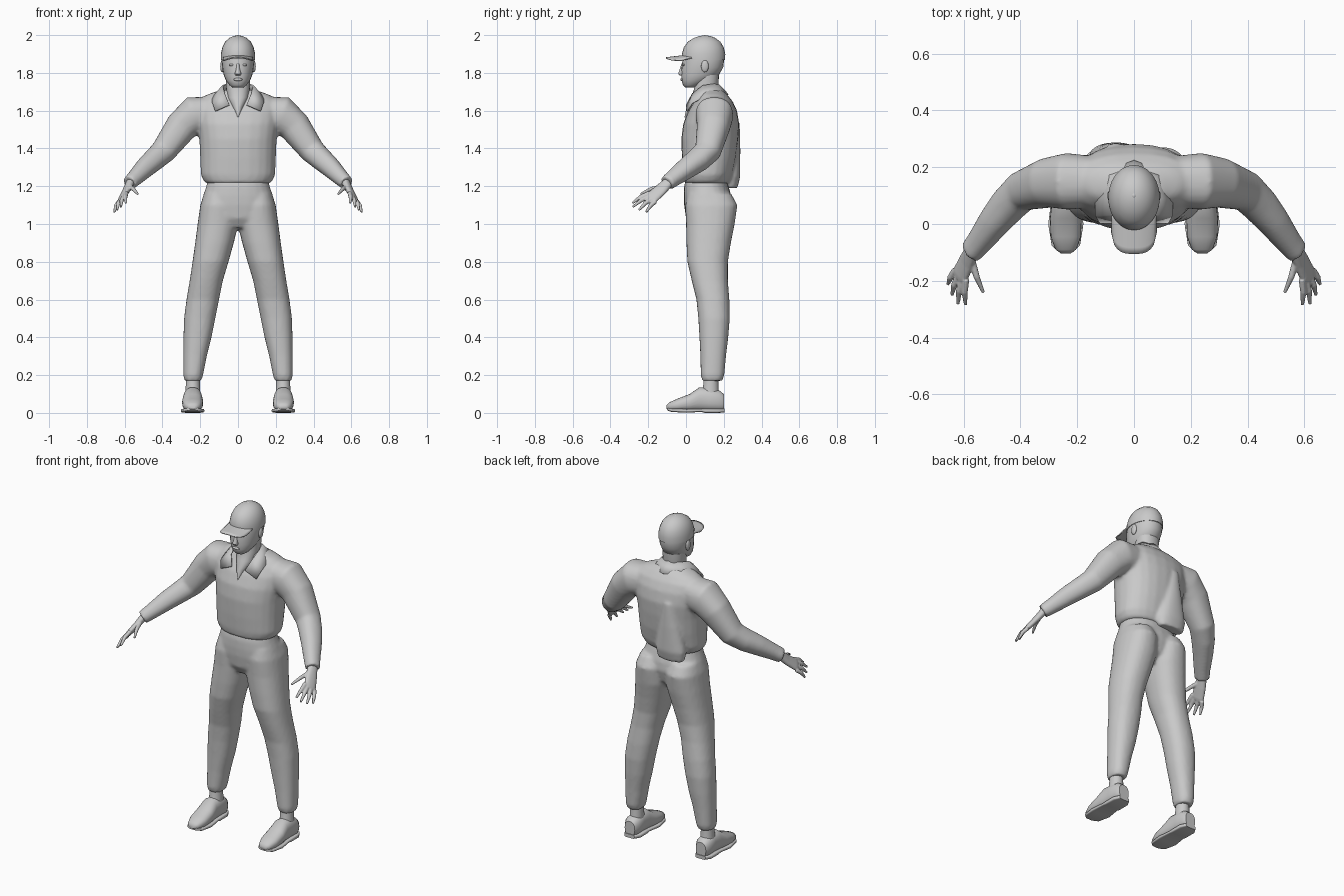
import bpy, bmesh
from math import cos, sin, pi, radians
from mathutils import Vector

if "Cube" in bpy.data.objects:
    bpy.data.objects.remove(bpy.data.objects["Cube"], do_unlink=True)

grey = bpy.data.materials.new("plain grey")
grey.use_nodes = True
grey.diffuse_color = (0.588, 0.588, 0.588, 1)
grey.node_tree.nodes["Principled BSDF"].inputs["Base Color"].default_value = grey.diffuse_color


def finish(bm, name, voxel=None, smooth=0, thickness=None):
    """Turn a bmesh into a smooth shaded object, optionally fused into one skin."""
    bmesh.ops.recalc_face_normals(bm, faces=bm.faces)
    mesh = bpy.data.meshes.new(name)
    bm.to_mesh(mesh)
    bm.free()
    mesh.materials.append(grey)
    obj = bpy.data.objects.new(name, mesh)
    bpy.context.collection.objects.link(obj)
    bpy.ops.object.select_all(action="DESELECT")
    obj.select_set(True)
    bpy.context.view_layer.objects.active = obj
    bpy.ops.object.shade_smooth_by_angle(angle=radians(50))
    if voxel:
        fuse = obj.modifiers.new("fuse", "REMESH")
        fuse.mode = "VOXEL"
        fuse.voxel_size = voxel
        fuse.use_smooth_shade = True
        relax = obj.modifiers.new("relax", "SMOOTH")
        relax.factor = 0.5
        relax.iterations = smooth
    if thickness:
        solid = obj.modifiers.new("thickness", "SOLIDIFY")
        solid.thickness = thickness
        solid.offset = 0
    return obj


def power(value, p):
    return abs(value) ** p * (1 if value >= 0 else -1)


def loft(bm, rings, sign=1, sides=24, p=0.88):
    """Skin a closed tube over rings given as (centre, half axis, half axis)."""
    loops = []
    for centre, u, v in rings:
        loop = []
        for i in range(sides):
            a = 2 * pi * i / sides
            co = centre + u * power(cos(a), p) + v * power(sin(a), p)
            loop.append(bm.verts.new((co.x * sign, co.y, co.z)))
        loops.append(loop)
    for low, high in zip(loops, loops[1:]):
        for i in range(sides):
            j = (i + 1) % sides
            bm.faces.new((low[i], low[j], high[j], high[i]))
    bm.faces.new(loops[0])
    bm.faces.new(loops[-1])


def level(z, x0, x1, y0, y1):
    """Horizontal ring from its extents."""
    return (Vector(((x0 + x1) / 2, (y0 + y1) / 2, z)),
            Vector(((x1 - x0) / 2, 0, 0)), Vector((0, (y1 - y0) / 2, 0)))


def centred(rows):
    return [level(z, -w, w, y0, y1) for z, w, y0, y1 in rows]


def upright(y, w, z0, z1, x=0.24):
    """Ring facing forwards, used along a shoe."""
    return (Vector((x, y, (z0 + z1) / 2)), Vector((w, 0, 0)), Vector((0, 0, (z1 - z0) / 2)))


def limb(rows, side):
    """Rings square to a path of (x, y, z, side radius, other radius)."""
    pts = [Vector(r[:3]) for r in rows]
    rings = []
    for i, r in enumerate(rows):
        t = (pts[min(i + 1, len(pts) - 1)] - pts[max(i - 1, 0)]).normalized()
        s = Vector(side)
        s = (s - t * s.dot(t)).normalized()
        rings.append((pts[i], s * r[3], t.cross(s) * r[4]))
    return rings


def ball(name, centre, size):
    bm = bmesh.new()
    bmesh.ops.create_uvsphere(bm, u_segments=16, v_segments=10, radius=1)
    bmesh.ops.scale(bm, vec=size, verts=bm.verts)
    bmesh.ops.translate(bm, vec=centre, verts=bm.verts)
    return finish(bm, name)


# Shirt: torso, loose tail at the back and both sleeves fused together
torso = centred([
    (1.215, .165, -.005, .22), (1.225, .18, -.01, .23), (1.26, .197, -.016, .245),
    (1.35, .2, -.022, .265), (1.45, .205, -.025, .277), (1.53, .217, -.015, .282),
    (1.6, .225, .012, .27), (1.65, .22, .045, .247), (1.685, .165, .065, .218),
    (1.71, .09, .075, .19)])
sleeve = limb([
    (.1, .15, 1.59, .085, .085), (.235, .15, 1.577, .1, .1), (.3, .145, 1.515, .088, .086),
    (.395, .115, 1.385, .07, .067), (.445, .065, 1.34, .065, .06), (.49, .01, 1.3, .057, .054),
    (.55, -.07, 1.24, .045, .042), (.575, -.1, 1.217, .042, .038)], (0, 1, 0))
tail = [level(1.19, -.15, .02, .2, .272), level(1.25, -.16, .03, .18, .287),
        level(1.4, -.13, 0, .18, .288), level(1.54, -.1, -.03, .18, .285)]
bm = bmesh.new()
loft(bm, torso)
loft(bm, tail)
for sign in (1, -1):
    loft(bm, sleeve, sign)
finish(bm, "shirt", 0.01, 5)

# Trousers: hips and two legs fused together
hips = centred([
    (1.24, .158, 0, .212), (1.2, .168, -.01, .225), (1.15, .185, -.012, .24),
    (1.1, .198, -.01, .245), (1.03, .17, 0, .225), (.98, .07, .03, .18)])
leg = [level(*row) for row in [
    (1.16, .02, .18, .01, .24), (1.1, .003, .2, -.005, .272), (1, -.002, .214, 0, .258),
    (.9, .022, .227, .002, .238), (.8, .05, .241, .007, .222), (.7, .08, .256, .03, .222),
    (.6, .1, .273, .055, .23), (.5, .12, .286, .065, .232), (.4, .14, .289, .071, .224),
    (.3, .165, .29, .076, .212), (.2, .185, .29, .078, .203), (.17, .193, .284, .085, .193)]]
bm = bmesh.new()
loft(bm, hips)
for sign in (1, -1):
    loft(bm, leg, sign)
finish(bm, "trousers", 0.01, 5)

# Neck, flaring into the open V of the shirt
bm = bmesh.new()
loft(bm, centred([
    (1.565, .004, -.008, .08), (1.62, .032, .003, .12), (1.67, .058, .028, .16),
    (1.72, .063, .045, .17), (1.79, .066, .045, .175)]))
finish(bm, "neck")

# Head and cap crown
bm = bmesh.new()
loft(bm, centred([
    (1.722, .028, -.002, .04), (1.735, .045, -.016, .08), (1.76, .064, -.023, .13),
    (1.79, .076, -.025, .175), (1.83, .083, -.024, .197), (1.87, .087, -.018, .202),
    (1.89, .085, -.015, .2)]), p=0.95)
finish(bm, "head")
bm = bmesh.new()
loft(bm, centred([
    (1.868, .091, -.022, .207), (1.9, .091, -.022, .208), (1.935, .083, -.012, .2),
    (1.965, .068, .01, .182), (1.985, .046, .042, .155), (1.995, .024, .07, .13),
    (1.998, .008, .09, .11)]), p=1)
finish(bm, "cap_crown")
ball("cap_button", (0, .1, 1.995), (.009, .009, .005))

# Cap brim, arched and rounded at the front
bm = bmesh.new()
cols, rows = 16, 6
grid = []
for j in range(rows + 1):
    v = j / rows
    line = []
    for i in range(cols + 1):
        u = 2 * i / cols - 1
        front = -.03 - .075 * (1 - abs(u) ** 3) ** 0.5
        line.append(bm.verts.new((.078 * u, .03 * (1 - v) + front * v,
                                  1.896 - .016 * v - .016 * u * u)))
    grid.append(line)
for a, b in zip(grid, grid[1:]):
    for i in range(cols):
        bm.faces.new((a[i], a[i + 1], b[i + 1], b[i]))
finish(bm, "cap_brim", thickness=0.006)

# Face details
bm = bmesh.new()
loft(bm, [level(1.785, -.014, .014, -.032, 0), level(1.795, -.018, .018, -.042, 0),
          level(1.82, -.011, .011, -.034, 0), level(1.85, -.007, .007, -.024, 0)], sides=10)
finish(bm, "nose")
ball("mouth", (0, -.021, 1.765), (.024, .009, .008))
for label, sign in (("left", 1), ("right", -1)):
    ball(label + "_eye", (sign * .034, -.012, 1.842), (.014, .007, .006))
    ball(label + "_ear", (sign * .084, .1, 1.835), (.01, .02, .032))

# Shirt collar: a folded strip of (neck edge, outer edge) pairs on each side
collar = [((0, .17, 1.74), (0, .222, 1.685)), ((.06, .145, 1.74), (.1, .185, 1.68)),
          ((.08, .09, 1.732), (.135, .09, 1.668)), ((.07, .035, 1.69), (.135, .032, 1.64)),
          ((.045, .004, 1.63), (.12, .006, 1.597))]
bm = bmesh.new()
for sign in (1, -1):
    strip = [[bm.verts.new((x * sign, y, z)) for x, y, z in pair] for pair in collar]
    for (a, b), (c, d) in zip(strip, strip[1:]):
        bm.faces.new((a, b, d, c))
bmesh.ops.remove_doubles(bm, verts=bm.verts, dist=1e-4)
finish(bm, "collar", thickness=0.008)

# Hands: palm, four fingers and a thumb
across = (.04, .04, -.045)
palm = limb([(.568, -.09, 1.224, .028, .022), (.59, -.135, 1.18, .035, .018),
             (.611, -.178, 1.143, .038, .015), (.616, -.19, 1.134, .034, .012)], across)
fingers = [((.592, -.195, 1.163), (.593, -.285, 1.11)),
           ((.604, -.19, 1.149), (.62, -.282, 1.09)),
           ((.617, -.18, 1.134), (.641, -.25, 1.073)),
           ((.629, -.163, 1.119), (.655, -.212, 1.062)),
           ((.57, -.13, 1.197), (.53, -.242, 1.158))]
for label, sign in (("left", 1), ("right", -1)):
    bm = bmesh.new()
    loft(bm, palm, sign)
    for base, tip in fingers:
        base, tip = Vector(base), Vector(tip)
        bend = (base + tip) / 2 + Vector((.004, 0, .007))
        loft(bm, limb([(*base, .013, .012), (*bend, .011, .011), (*tip, .006, .006)], across),
             sign, sides=10)
    finish(bm, label + "_hand", 0.004, 2)

# Feet: sock, shoe upper and flat sole
sock = [level(.08, .2, .28, .075, .18), level(.13, .2, .277, .09, .172),
        level(.2, .203, .275, .095, .17)]
upper = [upright(-.103, .018, .02, .04), upright(-.09, .036, .012, .055),
         upright(-.045, .053, .008, .075), upright(.02, .056, .008, .1),
         upright(.07, .05, .008, .135), upright(.12, .047, .008, .132),
         upright(.175, .048, .008, .12), upright(.2, .034, .012, .1)]
sole = [upright(-.098, .026, .012, .028), upright(-.075, .05, .005, .024),
        upright(0, .062, .001, .022), upright(.08, .052, .005, .022),
        upright(.1, .053, 0, .024), upright(.17, .053, 0, .024), upright(.204, .034, .002, .024)]
for label, sign in (("left", 1), ("right", -1)):
    for part, rings, p in (("sock", sock, 1), ("shoe", upper, .85), ("sole", sole, .4)):
        bm = bmesh.new()
        loft(bm, rings, sign, p=p)
        finish(bm, label + "_" + part)
